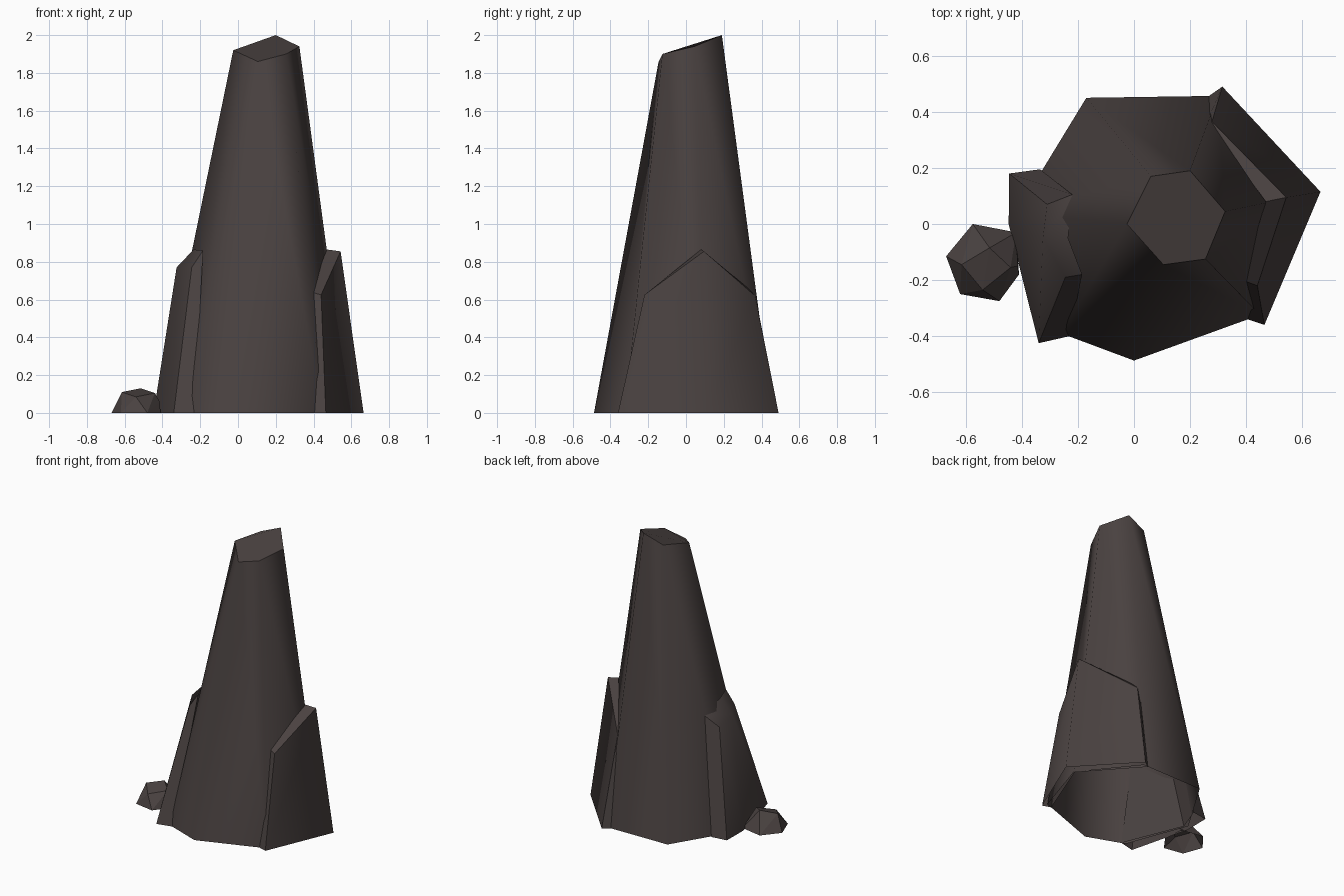
import bpy, bmesh
from mathutils import Vector

if "Cube" in bpy.data.objects:
    bpy.data.objects.remove(bpy.data.objects["Cube"])

rock = bpy.data.materials.new("dark_brown_rock")
rock.diffuse_color = (0.068, 0.054, 0.052, 1)
rock.use_nodes = True
rock.node_tree.nodes["Principled BSDF"].inputs["Base Color"].default_value = rock.diffuse_color


def finish(name, bm):
    me = bpy.data.meshes.new(name)
    bm.to_mesh(me)
    bm.free()
    me.materials.append(rock)
    ob = bpy.data.objects.new(name, me)
    bpy.context.collection.objects.link(ob)
    return ob


def ring(bm, pts):
    return [bm.verts.new(p if len(p) == 3 else (*p, 0)) for p in pts]


# Main spire: seven-sided open foot narrowing to a slanted six-sided top
def spire():
    bm = bmesh.new()
    base = ring(bm, [(-.17, .45), (-.42, .04), (-.26, -.39), (0, -.487),
                     (.45, -.324), (.586, .10), (.30, .457)])
    top = ring(bm, [(.06, .17, 1.945), (-.025, 0, 1.92), (.105, -.145, 1.86),
                    (.255, -.125, 1.90), (.325, .045, 1.94), (.20, .19, 2.0)])
    link = [0, 1, 2, 2, 3, 4, 5]          # top corner above each foot corner
    for i in range(7):
        j = (i + 1) % 7
        a, b = top[link[i]], top[link[j]]
        if a is b:
            f = [bm.faces.new((base[i], base[j], a))]
        else:
            f = [bm.faces.new((base[i], base[j], a)), bm.faces.new((base[j], b, a))]
        for x in f:
            x.smooth = True
    bm.faces.new(top)
    bmesh.ops.recalc_face_normals(bm, faces=bm.faces)
    # the foot is open, so make sure the normals point outward
    if max(bm.faces, key=lambda f: f.calc_center_median().z).normal.z < 0:
        bmesh.ops.reverse_faces(bm, faces=bm.faces)
    return finish("main_spire", bm)


# Bent slab leaning on the spire, open underneath
def slab(name, outer_base, outer_top, inner_base, inner_top, soft_top):
    bm = bmesh.new()
    ob, ot, ib, it = [ring(bm, p) for p in (outer_base, outer_top, inner_base, inner_top)]
    for i in range(2):
        f = bm.faces.new((ob[i], ob[i + 1], ot[i + 1], ot[i]))
        f.smooth = True
        t = bm.faces.new((ot[i], ot[i + 1], it[i + 1], it[i]))
        t.smooth = soft_top
        bm.faces.new((ib[i + 1], ib[i], it[i], it[i + 1]))
    bm.faces.new((ib[0], ob[0], ot[0], it[0]))
    bm.faces.new((ob[2], ib[2], it[2], ot[2]))
    bmesh.ops.recalc_face_normals(bm, faces=bm.faces)
    top = max(bm.faces, key=lambda f: f.calc_center_median().z)
    if top.normal.z < 0:
        bmesh.ops.reverse_faces(bm, faces=bm.faces)
    return finish(name, bm)


# Small loose stone
def stone():
    bm = bmesh.new()
    ring(bm, [(-.575, 0), (-.67, -.115), (-.62, -.25), (-.48, -.275), (-.41, -.18), (-.42, -.03),
              (-.515, -.085, .13), (-.44, -.155, .105), (-.54, -.235, .085), (-.615, -.145, .11),
              (-.415, -.15, .06)])
    bmesh.ops.convex_hull(bm, input=bm.verts)
    under = [f for f in bm.faces if f.calc_center_median().z < 1e-4]
    bmesh.ops.delete(bm, geom=under, context='FACES')
    return finish("small_stone", bm)


spire()
slab("right_slab",
     [(.465, -.36), (.665, .115), (.315, .49)],
     [(.44, -.22, .625), (.543, .095, .855), (.278, .365, .62)],
     [(.405, -.34), (.58, .10), (.265, .455)],
     [(.385, -.20, .64), (.47, .08, .865), (.26, .365, .63)], False)
slab("left_slab",
     [(-.34, -.425), (-.447, 0), (-.445, .18)],
     [(-.245, -.19, .77), (-.325, -.05, .77), (-.31, .07, .72)],
     [(-.23, -.40), (-.40, .02), (-.335, .195)],
     [(-.185, -.18, .86), (-.235, -.05, .865), (-.22, .105, .79)], True)
stone()
